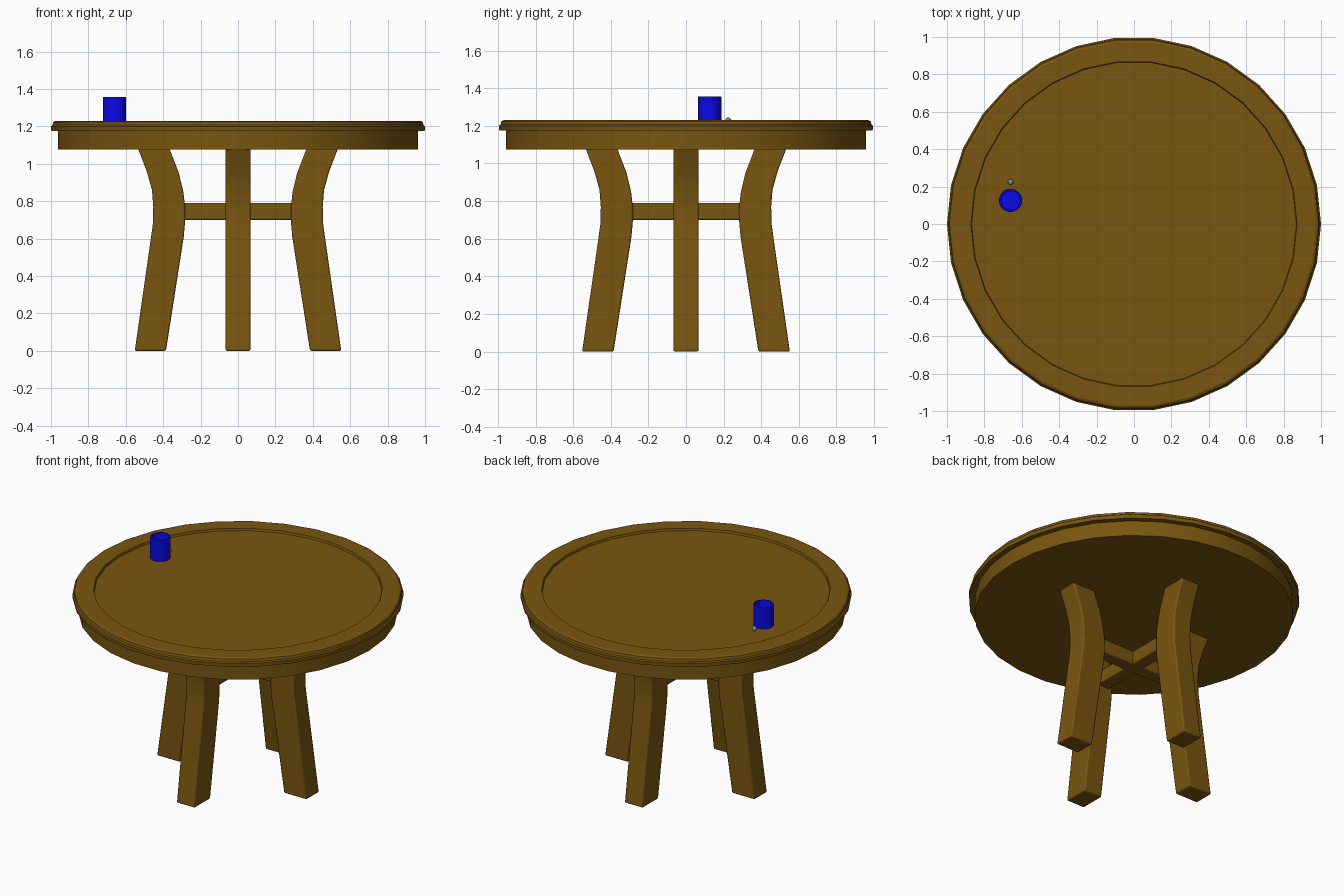
import bpy, bmesh, math
from mathutils import Matrix, Vector

if "Cube" in bpy.data.objects:
    bpy.data.objects.remove(bpy.data.objects["Cube"])


def material(name, rgb):
    m = bpy.data.materials.new(name)
    m.diffuse_color = (*rgb, 1)
    m.use_nodes = True
    m.node_tree.nodes["Principled BSDF"].inputs["Base Color"].default_value = m.diffuse_color
    return m


wood = material("wood", (0.19, 0.092, 0.005))
blue = material("blue_glaze", (0.003, 0.003, 0.80))
grey = material("pale_grey", (0.15, 0.30, 0.33))


def finish(bm, name, mat, bevel=0):
    bmesh.ops.recalc_face_normals(bm, faces=bm.faces)
    me = bpy.data.meshes.new(name)
    bm.to_mesh(me)
    bm.free()
    ob = bpy.data.objects.new(name, me)
    bpy.context.collection.objects.link(ob)
    me.materials.append(mat)
    if bevel:
        mod = ob.modifiers.new("bevel", 'BEVEL')
        mod.width = bevel
        mod.segments = 2
        mod.limit_method = 'ANGLE'
        mod.angle_limit = math.radians(50)
    bpy.ops.object.select_all(action='DESELECT')
    ob.select_set(True)
    bpy.context.view_layer.objects.active = ob
    bpy.ops.object.shade_smooth_by_angle(angle=math.radians(25))
    return ob


def lathe(name, profile, sides, mat, centre=(0, 0)):
    """Stack rings of (radius, z), capping both ends."""
    bm = bmesh.new()
    rings = []
    for r, z in profile:
        rings.append([bm.verts.new((centre[0] + r * math.cos(2 * math.pi * i / sides),
                                    centre[1] + r * math.sin(2 * math.pi * i / sides), z))
                      for i in range(sides)])
    for a, b in zip(rings, rings[1:]):
        for i in range(sides):
            j = (i + 1) % sides
            bm.faces.new((a[i], a[j], b[j], b[i]))
    bm.faces.new(rings[0])
    bm.faces.new(rings[-1])
    return finish(bm, name, mat)


def extrude_profile(name, points, width, turn, mat):
    """Extrude an x-z outline across y, then turn it about z."""
    bm = bmesh.new()
    face = bm.faces.new([bm.verts.new((x, -width / 2, z)) for x, z in points])
    ext = bmesh.ops.extrude_face_region(bm, geom=[face])
    verts = [v for v in ext["geom"] if isinstance(v, bmesh.types.BMVert)]
    bmesh.ops.translate(bm, verts=verts, vec=(0, width, 0))
    bm.transform(Matrix.Rotation(turn, 4, 'Z'))
    return finish(bm, name, mat, 0.008)


# Round top with rolled edge and shallow recess
lathe("table_top", [(0.998, 1.176), (1.0, 1.200), (0.992, 1.206),
                    (0.988, 1.223), (0.975, 1.230), (0.872, 1.230), (0.868, 1.216)], 30, wood)

# Apron drum under the top
lathe("apron", [(0.963, 1.075), (0.963, 1.18)], 30, wood)

# Four curved legs
outer = [(0.552, 0), (0.466, 0.60), (0.455, 0.68), (0.453, 0.77),
         (0.460, 0.86), (0.488, 0.96), (0.534, 1.08)]
inner = [(0.366, 1.08), (0.316, 0.95), (0.292, 0.85), (0.283, 0.77),
         (0.283, 0.69), (0.290, 0.61), (0.385, 0)]
for k, side in enumerate(("right", "back", "left", "front")):
    extrude_profile(side + "_leg", outer + inner, 0.134, k * math.pi / 2, wood)

# Crossed stretchers between opposite legs
bar = [(-0.33, 0.70), (0.33, 0.70), (0.33, 0.79), (-0.33, 0.79)]
for k, name in enumerate(("stretcher_across", "stretcher_deep")):
    extrude_profile(name, bar, 0.09, k * math.pi / 2, wood)

# Hollow cup
lathe("cup", [(0.060, 1.216), (0.062, 1.22), (0.062, 1.353), (0.060, 1.357),
              (0.052, 1.357), (0.050, 1.352), (0.050, 1.228)], 32, blue, (-0.66, 0.126))

# Small pebble beside the cup
bm = bmesh.new()
bmesh.ops.create_uvsphere(bm, u_segments=12, v_segments=8, radius=0.015,
                          matrix=Matrix.Translation(Vector((-0.66, 0.224, 1.230))))
finish(bm, "pebble", grey)
